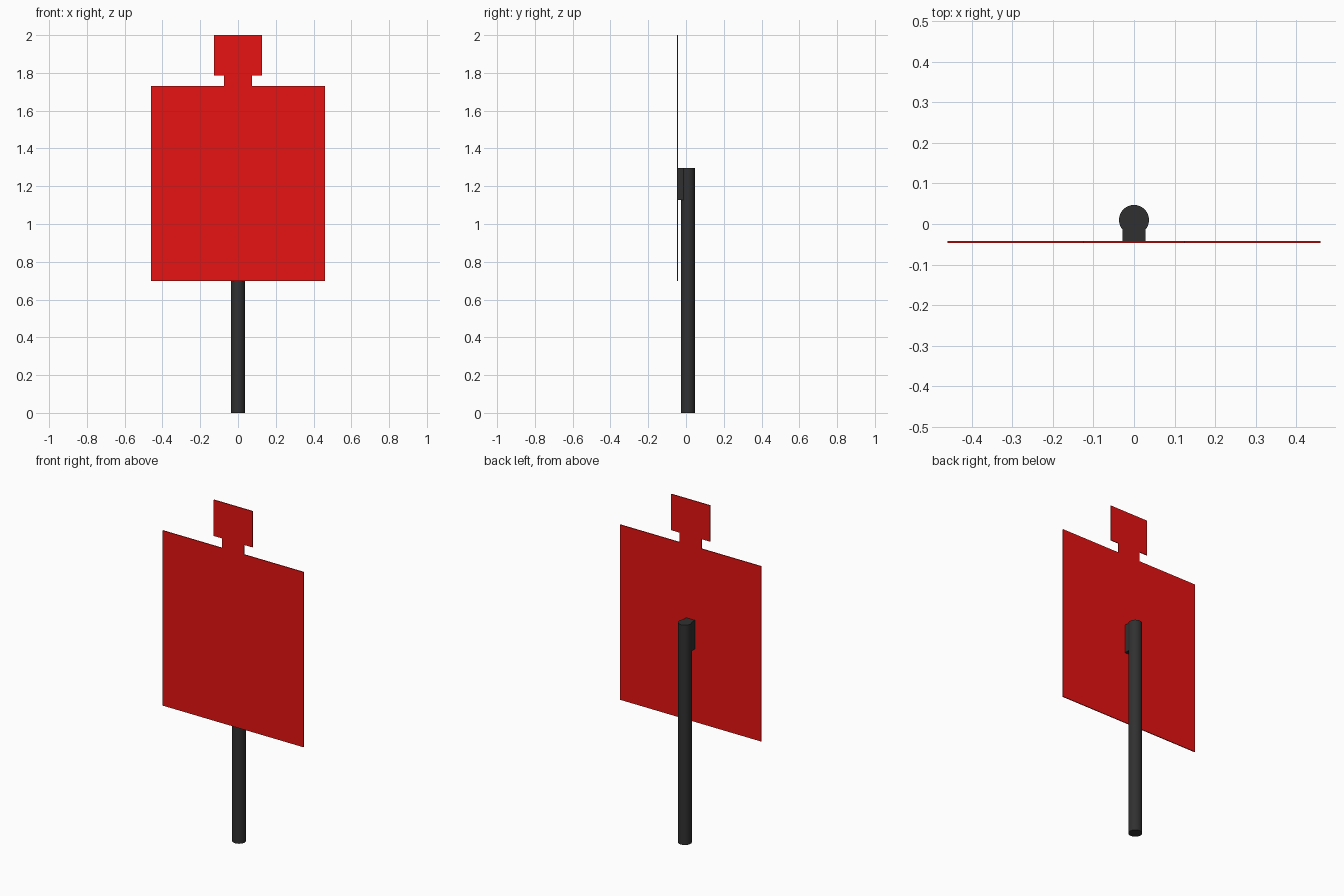
import bpy
import bmesh

if "Cube" in bpy.data.objects:
    bpy.data.objects.remove(bpy.data.objects["Cube"])


def material(name, color):
    m = bpy.data.materials.new(name)
    m.diffuse_color = color
    m.use_nodes = True
    m.node_tree.nodes["Principled BSDF"].inputs["Base Color"].default_value = m.diffuse_color
    return m


red = material("red_paint", (0.8, 0.006, 0.006, 1))
dark = material("dark_steel", (0.03, 0.03, 0.03, 1))

POST_R, POST_Y, POST_TOP = 0.037, 0.010, 1.297
FRONT, BACK = -0.047, -0.042

# Target plate: mirrored half outline (x, z), extruded to sheet thickness
half = [(0.46, 0.697), (0.46, 1.73), (0.073, 1.73),
        (0.073, 1.787), (0.126, 1.787), (0.126, 2.0)]
outline = half + [(-x, z) for x, z in reversed(half)]
bm = bmesh.new()
face = bm.faces.new([bm.verts.new((x, FRONT, z)) for x, z in outline])
ext = bmesh.ops.extrude_face_region(bm, geom=[face])
moved = [g for g in ext["geom"] if isinstance(g, bmesh.types.BMVert)]
bmesh.ops.translate(bm, verts=moved, vec=(0, BACK - FRONT, 0))
bmesh.ops.recalc_face_normals(bm, faces=bm.faces)
mesh = bpy.data.meshes.new("target_plate")
bm.to_mesh(mesh)
bm.free()
plate = bpy.data.objects.new("target_plate", mesh)
bpy.context.collection.objects.link(plate)
mesh.materials.append(red)

# Round post
bpy.ops.mesh.primitive_cylinder_add(vertices=32, radius=POST_R, depth=POST_TOP,
                                    location=(0, POST_Y, POST_TOP / 2))
post = bpy.context.object
post.name = "post"
post.data.materials.append(dark)
bpy.ops.object.shade_smooth_by_angle()

# Mounting block between post and plate, flush with the post top
z0 = 1.127
bpy.ops.mesh.primitive_cube_add(size=1, location=(0, (BACK + POST_Y) / 2, (z0 + POST_TOP) / 2))
block = bpy.context.object
block.name = "mounting_block"
block.scale = (0.057, POST_Y - BACK, POST_TOP - z0)
bpy.ops.object.transform_apply(location=False, rotation=False, scale=True)
block.data.materials.append(dark)
